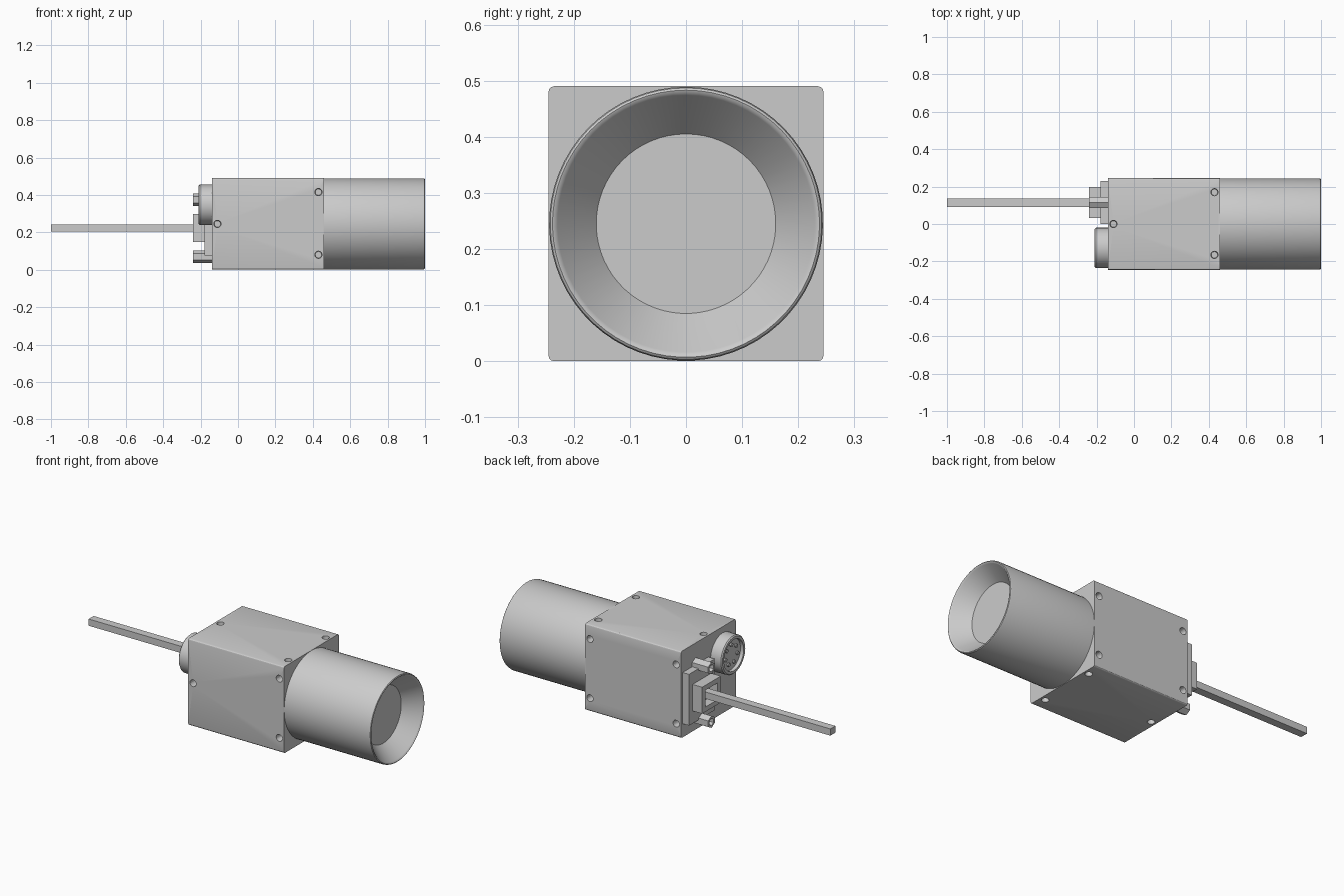
import bpy, bmesh, math
from mathutils import Vector, Matrix

default = bpy.data.objects.get("Cube")
if default:
    bpy.data.objects.remove(default, do_unlink=True)

MID = 0.245      # half the housing width, also the optical axis height
GREY = (0.6, 0.6, 0.6, 1)
grey = bpy.data.materials.new("plain_grey")
grey.use_nodes = True
grey.diffuse_color = GREY
grey.node_tree.nodes["Principled BSDF"].inputs["Base Color"].default_value = GREY


def finish(bm, name, smooth=True):
    bmesh.ops.recalc_face_normals(bm, faces=bm.faces)
    mesh = bpy.data.meshes.new(name)
    bm.to_mesh(mesh)
    bm.free()
    mesh.materials.append(grey)
    ob = bpy.data.objects.new(name, mesh)
    bpy.context.collection.objects.link(ob)
    bpy.ops.object.select_all(action='DESELECT')
    ob.select_set(True)
    bpy.context.view_layer.objects.active = ob
    if smooth:
        bpy.ops.object.shade_smooth_by_angle(angle=math.radians(30))
    return ob


def box_mesh(x, y, z):
    """Box from (low, high) ranges on each axis."""
    bm = bmesh.new()
    bmesh.ops.create_cube(bm, size=1)
    for v in bm.verts:
        v.co = [r[0] if c < 0 else r[1] for c, r in zip(v.co, (x, y, z))]
    return bm


def lathe(name, profile, y, z, steps, smooth=True):
    """Turn a closed (x, radius) profile about an axis parallel to x."""
    bm = bmesh.new()
    verts = [bm.verts.new((x, y, z + r)) for x, r in profile]
    edges = [bm.edges.new(pair) for pair in zip(verts, verts[1:])]
    bmesh.ops.spin(bm, geom=verts + edges, cent=(0, y, z), axis=(1, 0, 0),
                   angle=math.tau, steps=steps)
    bmesh.ops.remove_doubles(bm, verts=bm.verts, dist=0.0002)
    return finish(bm, name, smooth)


def cut(target, cutter):
    """Subtract the cutter, then discard it."""
    cutter.hide_render = True
    mod = target.modifiers.new("cut", 'BOOLEAN')
    mod.object = cutter
    mod.operation = 'DIFFERENCE'
    mod.solver = 'EXACT'
    bpy.ops.object.select_all(action='DESELECT')
    target.select_set(True)
    bpy.context.view_layer.objects.active = target
    bpy.ops.object.modifier_apply(modifier=mod.name)
    bpy.data.objects.remove(cutter, do_unlink=True)


# Camera housing with rounded long edges
bm = box_mesh((-0.14, 0.46), (-MID, MID), (0, 2 * MID))
long_edges = [e for e in bm.edges
              if abs(e.verts[0].co.x - e.verts[1].co.x) > 0.1]
bmesh.ops.bevel(bm, geom=long_edges, offset=0.01, segments=3, profile=0.5,
                affect='EDGES')
housing = finish(bm, "housing")

# Screw holes: two near the lens on each side, one or two near the rear
lens_end = [(0.43, 0.17), (0.43, -0.165)]
rear_single = lens_end + [(-0.11, 0)]
rear_pair = lens_end + [(-0.11, 0.17), (-0.11, -0.165)]
centre = Vector((0, 0, MID))
bm = bmesh.new()
for turn, holes in ((0, rear_single), (90, rear_single),
                    (180, rear_single), (270, rear_pair)):
    rot = Matrix.Rotation(math.radians(turn), 4, 'X')
    for x, across in holes:
        place = Matrix.Translation(centre) @ rot @ Matrix.Translation((x, across, MID))
        bmesh.ops.create_cone(bm, cap_ends=True, segments=20, radius1=0.017,
                              radius2=0.022, depth=0.08, matrix=place)
cut(housing, finish(bm, "hole_cutter", False))
bpy.ops.object.shade_smooth_by_angle(angle=math.radians(30))

# Lens barrel with a rounded rim and a funnel down to the glass
lathe("lens_barrel",
      [(0.458, 0), (0.458, 0.244), (0.99, 0.244), (0.997, 0.242), (1, 0.238),
       (0.998, 0.233), (0.993, 0.229), (0.91, 0.16), (0.91, 0)],
      0, MID, 63)

# Round rear socket with a recessed face and pins
SOCKET_Y, SOCKET_Z = -0.128, 0.347
lathe("round_socket",
      [(-0.138, 0), (-0.138, 0.108), (-0.204, 0.108), (-0.21, 0.102),
       (-0.21, 0.088), (-0.19, 0.088), (-0.19, 0)],
      SOCKET_Y, SOCKET_Z, 40)
for i in range(7):
    a = math.tau * i / 7
    lathe(f"socket_pin_{i + 1}",
          [(-0.188, 0), (-0.188, 0.01), (-0.2, 0.01), (-0.2, 0)],
          SOCKET_Y + 0.055 * math.sin(a), SOCKET_Z + 0.055 * math.cos(a), 10)

# Rectangular rear port: flange, hollow shell and cable
PORT_Y, PORT_Z = 0.115, 0.222
finish(box_mesh((-0.18, -0.138), (0, 0.23), (0.077, 0.367)), "port_flange", False)
shell = finish(box_mesh((-0.24, -0.178), (0.032, 0.198), (0.148, 0.298)),
               "port_shell", False)
cut(shell, finish(box_mesh((-0.3, -0.19), (0.06, 0.17), (0.175, 0.27)),
                  "shell_cutter", False))
finish(box_mesh((-1, -0.185), (0.092, 0.137), (0.204, 0.242)), "cable", False)

# Hexagonal jack posts above and below the port
for name, side in (("upper", 1), ("lower", -1)):
    lathe(f"{name}_jack_post",
          [(-0.138, 0), (-0.138, 0.034), (-0.24, 0.034), (-0.24, 0.02),
           (-0.2, 0.02), (-0.2, 0)],
          PORT_Y, PORT_Z + side * 0.152, 6, False)
